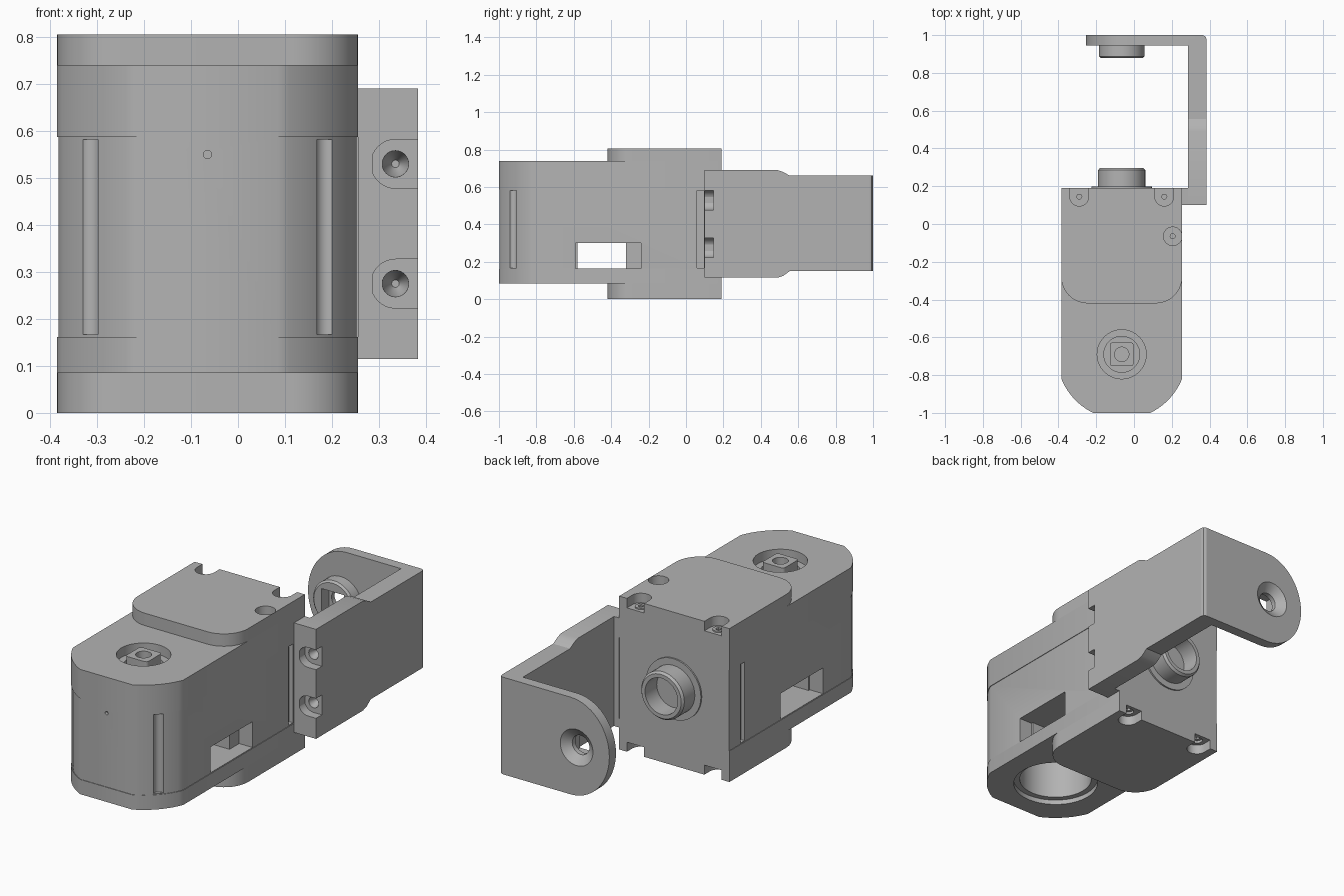
import bpy, bmesh
from math import sin, cos, pi, sqrt, acos, atan2
from mathutils import Vector

if "Cube" in bpy.data.objects:
    bpy.data.objects.remove(bpy.data.objects["Cube"], do_unlink=True)

grey = bpy.data.materials.new("plain grey")
grey.use_nodes = True
GREY = (0.45, 0.45, 0.45, 1)
grey.diffuse_color = GREY
grey.node_tree.nodes["Principled BSDF"].inputs["Base Color"].default_value = GREY

CX, HALF = -0.065, 0.32           # body centre line and half width
LEFT, RIGHT, BACK = CX - HALF, CX + HALF, 0.19
SHAFT_Y, SHAFT_Z = -0.69, 0.405   # the two output axes


def place(axis, u, v, w):
    """Profile coordinates (u, v) and depth w mapped to the chosen axis."""
    return Vector({"z": (u, v, w), "y": (u, w, v), "x": (w, u, v)}[axis])


def loft(name, axis, rings):
    """Solid skinned through matching rings of (profile, depth)."""
    bm = bmesh.new()
    loops = [[bm.verts.new(place(axis, u, v, w)) for u, v in pts] for pts, w in rings]
    n = len(loops[0])
    for a, b in zip(loops, loops[1:]):
        for i in range(n):
            bm.faces.new((a[i], a[(i + 1) % n], b[(i + 1) % n], b[i]))
    bm.faces.new(loops[0])
    bm.faces.new(loops[-1])
    bmesh.ops.recalc_face_normals(bm, faces=bm.faces)
    me = bpy.data.meshes.new(name)
    bm.to_mesh(me)
    bm.free()
    me.materials.append(grey)
    ob = bpy.data.objects.new(name, me)
    bpy.context.collection.objects.link(ob)
    return ob


def prism(name, axis, pts, w0, w1):
    return loft(name, axis, [(pts, w0), (pts, w1)])


def rect(u0, u1, v0, v1):
    return [(u0, v0), (u1, v0), (u1, v1), (u0, v1)]


def arc(u, v, ru, rv, a0, a1, n=16):
    return [(u + ru * cos(a0 + (a1 - a0) * i / n), v + rv * sin(a0 + (a1 - a0) * i / n))
            for i in range(n + 1)]


def circle(u, v, r, n=40):
    return arc(u, v, r, r, 0, 2 * pi * (n - 1) / n, n - 1)


def turned(name, axis, u, v, steps):
    """Round part from (radius, depth) steps."""
    return loft(name, axis, [(circle(u, v, r), w) for r, w in steps])


def cut(ob, *cutters):
    """Subtract the cutters, then discard them."""
    for c in cutters:
        m = ob.modifiers.new("cut", "BOOLEAN")
        m.operation, m.solver, m.object = "DIFFERENCE", "EXACT", c
    bpy.context.view_layer.update()
    me = bpy.data.meshes.new_from_object(ob.evaluated_get(bpy.context.evaluated_depsgraph_get()))
    ob.modifiers.clear()
    ob.data = me
    for c in cutters:
        bpy.data.objects.remove(c, do_unlink=True)
    return ob


def body_profile(inset=0.0):
    """Box with a round nose trimmed flat at the front."""
    r, h, flat = 0.345 - inset, HALF - inset, 0.31 - inset
    side, front = acos(h / r), acos(flat / r)
    nose = arc(CX, SHAFT_Y, r, r, -pi + side, -pi / 2 - front, 10)
    nose += arc(CX, SHAFT_Y, r, r, -pi / 2 + front, -side, 10)
    return nose + [(CX + h, BACK), (CX - h, BACK)]


def well():
    """Round motor opening reached from underneath."""
    return turned("well", "z", CX, SHAFT_Y,
                  [(0.21, 0.0), (0.21, 0.11), (0.18, 0.11), (0.18, 0.45)])


def window():
    """Opening passing through both side walls."""
    return prism("window", "x", rect(-0.58, -0.32, 0.165, 0.30), -1, 1)


def window_step(s):
    return prism("step", "x", rect(-0.59, -0.24, 0.165, 0.30), CX + s * 0.24, CX + s * 0.4)


# Main body in three stacked shells
cut(prism("body_base", "z", body_profile(), 0.085, 0.162), well())
middle = prism("body_middle", "z", body_profile(0.003), 0.162, 0.587)
cutters = [well(), window(),
           prism("pin_hole", "y", circle(CX, 0.55, 0.009, 12), -1.1, -0.98)]
for s in (-1, 1):
    cutters.append(window_step(s))
    cutters.append(prism("rear_slot", "x", rect(0.06, 0.095, 0.167, 0.58),
                         CX + s * 0.295, CX + s * 0.4))
    cutters.append(prism("nose_groove", "z", circle(CX + s * 0.255, -0.928, 0.025, 20),
                         0.167, 0.582))
cut(middle, *cutters)
top = prism("body_top", "z", body_profile(), 0.587, 0.74)
cut(top, turned("dish", "z", CX, SHAFT_Y, [(0.095, 0.67), (0.095, 0.69), (0.13, 0.69), (0.13, 0.8)]))

# Square drive stub in the top dish
w, c = 0.063, 0.015
stub_pts = []
for i, (sx, sy) in enumerate([(1, 1), (-1, 1), (-1, -1), (1, -1)]):
    stub_pts += arc(CX + sx * (w - c), SHAFT_Y + sy * (w - c), c, c, i * pi / 2, (i + 1) * pi / 2, 4)
cut(prism("drive_stub", "z", stub_pts, 0.66, 0.74),
    prism("hole", "z", circle(CX, SHAFT_Y, 0.038), 0.69, 0.8))

# Hub inside the lower opening
cut(turned("lower_hub", "z", CX, SHAFT_Y, [(0.11, 0.46), (0.11, 0.36), (0.095, 0.345)]),
    prism("hole", "z", circle(CX, SHAFT_Y, 0.05), 0.3, 0.42))

# Raised plates above and below the rear half, with screw pockets
plate_pts = (arc(LEFT + 0.14, -0.28, 0.14, 0.14, pi, 1.5 * pi)
             + arc(RIGHT - 0.14, -0.28, 0.14, 0.14, 1.5 * pi, 2 * pi)
             + [(RIGHT, BACK), (LEFT, BACK)])
for name, face, inner, d in (("top_plate", 0.805, 0.74, 1), ("bottom_plate", 0.0, 0.085, -1)):
    plate = prism(name, "z", plate_pts, inner, face)
    cutters = []
    for s in (-1, 1):
        u = CX + s * 0.225
        pocket = arc(u, 0.145, 0.05, 0.05, pi, 2 * pi) + [(u + 0.05, 0.3), (u - 0.05, 0.3)]
        cutters.append(prism("pocket", "z", pocket, face - d * 0.05, face + d * 0.1))
        cutters.append(prism("bore", "z", circle(u, 0.145, 0.028, 24), inner + d * 0.001, face))
    if d > 0:
        cutters.append(prism("pocket", "z", circle(0.205, -0.065, 0.049), face - 0.05, face + 0.1))
        cutters.append(prism("bore", "z", circle(0.205, -0.065, 0.028, 24), inner + 0.001, face))
    cut(plate, *cutters)
    # Screw heads in the pockets
    spots = [(CX - 0.225, 0.145), (CX + 0.225, 0.145)] + ([(0.205, -0.065)] if d > 0 else [])
    for x, y in spots:
        cut(prism("screw", "z", circle(x, y, 0.028, 24), inner - d * 0.01, inner + d * 0.022),
            prism("socket", "z", circle(x, y, 0.014, 6), inner, inner + d * 0.05))

# Rear output boss with collar
turned("boss_collar", "y", CX, SHAFT_Z, [(0.16, BACK - 0.02), (0.16, BACK + 0.008)])
cut(turned("output_boss", "y", CX, SHAFT_Z,
           [(0.125, BACK - 0.02), (0.125, 0.285), (0.115, 0.297)]),
    prism("bore", "y", circle(CX, SHAFT_Z, 0.095), BACK + 0.01, 0.4))

# Bracket arm, tapering toward the rear
arm_pts = [(0.1, 0.115), (0.49, 0.115), (0.52, 0.125), (0.555, 0.15), (0.98, 0.15),
           (0.98, 0.66), (0.555, 0.66), (0.52, 0.68), (0.49, 0.69), (0.1, 0.69)]
arm = prism("bracket_arm", "x", arm_pts, 0.285, 0.383)
flange = prism("bracket_flange", "x", rect(0.1, 0.19, 0.115, 0.69), RIGHT, 0.286)
cutters = []
for z in (0.275, 0.53):
    slot = arc(0.335, z, 0.052, 0.052, pi / 2, 1.5 * pi) + [(0.5, z - 0.052), (0.5, z + 0.052)]
    cutters.append(prism("slot", "y", slot, 0.0, 0.148))
    cutters.append(turned("bore", "y", 0.335, z, [(0.028, 0.14), (0.028, 0.16), (0.008, 0.2)]))
cut(arm, *cutters)

# Bracket end plate with rounded tip
tip = arc(-0.03, SHAFT_Z, 0.225, 0.255, pi / 2, 1.5 * pi, 28)
end = prism("bracket_end", "y", tip + [(0.365, 0.15), (0.365, 0.66)], 0.945, 1.0)
cut(end, turned("countersink", "y", CX, SHAFT_Z,
                [(0.05, 0.9), (0.05, 0.965), (0.095, 1.0), (0.095, 1.1)]))
corner = rect(0.365, 0.383, 0.945, 0.98)[:3] + [(0.379, 0.993), (0.365, 1.0)]
prism("bracket_corner", "z", corner, 0.15, 0.66)

# Pivot ring on the inner face of the end plate, with a square socket
cut(turned("pivot_ring", "y", CX, SHAFT_Z, [(0.12, 0.95), (0.12, 0.888), (0.11, 0.878)]),
    prism("socket", "y", rect(CX - 0.065, CX + 0.065, SHAFT_Z - 0.065, SHAFT_Z + 0.065), 0.8, 0.94),
    prism("bore", "y", circle(CX, SHAFT_Z, 0.05), 0.9, 1.0))

# Smooth the curved faces and keep edges crisp
bpy.ops.object.select_all(action="DESELECT")
for ob in bpy.context.scene.objects:
    if ob.type == "MESH" and grey.name in ob.data.materials:
        ob.select_set(True)
        bpy.context.view_layer.objects.active = ob
bpy.ops.object.shade_smooth_by_angle(angle=0.5)
